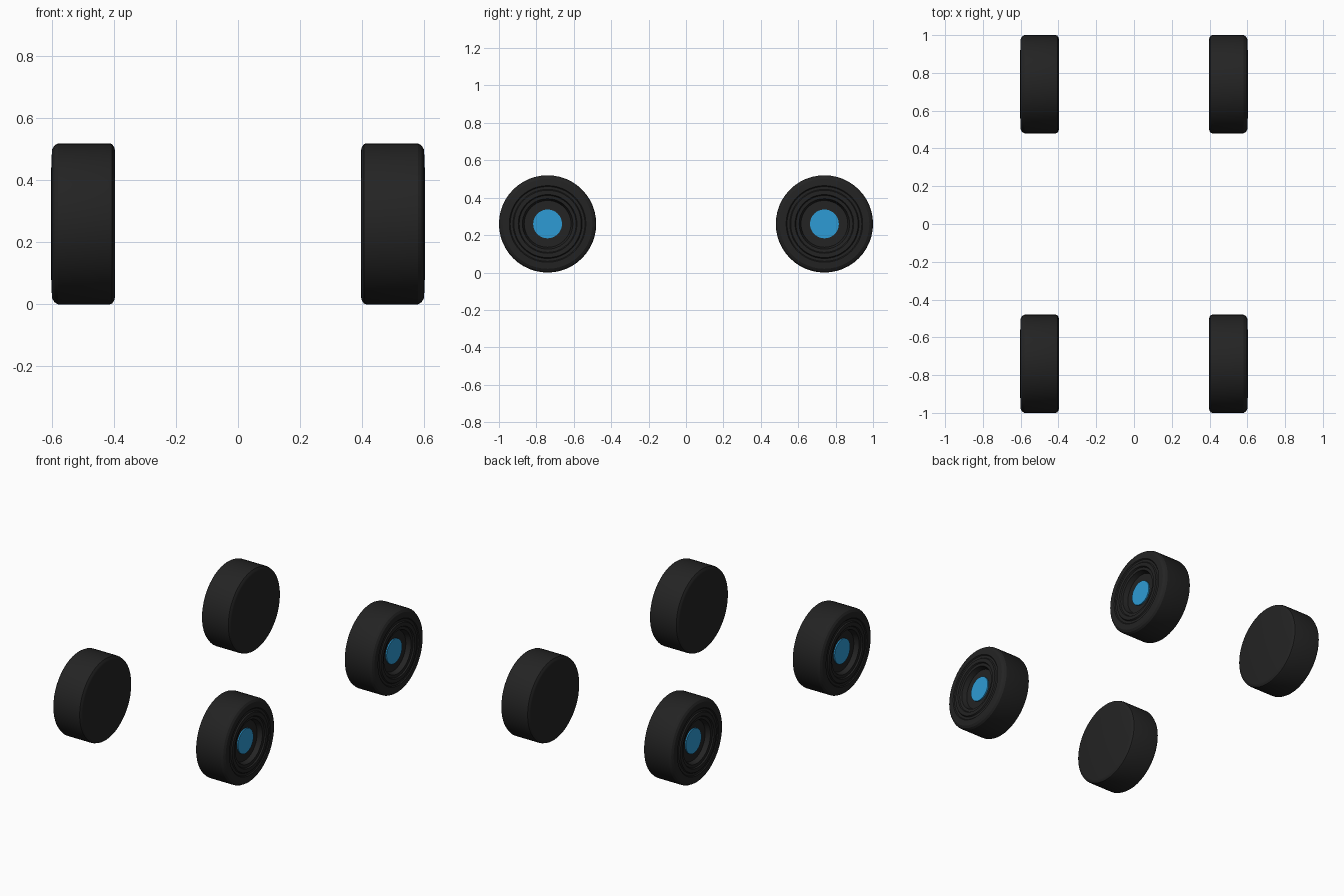
import bpy
import math

cube = bpy.data.objects.get("Cube")
if cube:
    bpy.data.objects.remove(cube, do_unlink=True)


def make_material(name, color):
    mat = bpy.data.materials.new(name)
    mat.use_nodes = True
    mat.diffuse_color = color
    mat.node_tree.nodes["Principled BSDF"].inputs["Base Color"].default_value = color
    return mat


RUBBER = make_material("black rubber", (0.017, 0.017, 0.017, 1))
BLUE = make_material("blue hub", (0.027, 0.33, 0.66, 1))
SEGMENTS = 48


def lathe(name, profile, mat, center, side):
    """Spin (offset, radius) pairs around the axle and cap both ends."""
    verts, faces = [], []
    for x, r in profile:
        for i in range(SEGMENTS):
            a = math.tau * i / SEGMENTS
            verts.append((side * x, r * math.cos(a), r * math.sin(a)))
    for ring in range(len(profile) - 1):
        a, b = ring * SEGMENTS, (ring + 1) * SEGMENTS
        for i in range(SEGMENTS):
            j = (i + 1) % SEGMENTS
            faces.append((a + i, b + i, b + j, a + j))
    last = len(verts) - SEGMENTS
    faces.append(tuple(range(SEGMENTS)))
    faces.append(tuple(reversed(range(last, len(verts)))))
    if side > 0:
        faces = [f[::-1] for f in faces]
    mesh = bpy.data.meshes.new(name)
    mesh.from_pydata(verts, [], faces)
    mesh.materials.append(mat)
    obj = bpy.data.objects.new(name, mesh)
    obj.location = center
    bpy.context.collection.objects.link(obj)
    bpy.ops.object.select_all(action="DESELECT")
    obj.select_set(True)
    bpy.context.view_layer.objects.active = obj
    bpy.ops.object.shade_smooth_by_angle(angle=math.radians(25))


# Inner face, tread, rounded shoulder, stepped sidewall, recessed rim
TIRE = [(-0.103, 0.237), (-0.101, 0.246), (-0.094, 0.257), (-0.085, 0.26),
        (0.08, 0.26), (0.092, 0.253), (0.1, 0.24), (0.102, 0.205),
        (0.097, 0.2), (0.097, 0.185), (0.104, 0.18), (0.104, 0.157),
        (0.096, 0.152), (0.094, 0.135), (0.064, 0.125), (0.064, 0.085)]
HUB = [(0.055, 0.077), (0.072, 0.077)]

for side, side_name in ((1, "left"), (-1, "right")):
    for y, end_name in ((-0.74, "front"), (0.74, "back")):
        center = (side * 0.5, y, 0.26)
        label = f"{end_name}_{side_name}"
        lathe(f"{label}_tire", TIRE, RUBBER, center, side)
        lathe(f"{label}_hub", HUB, BLUE, center, side)
